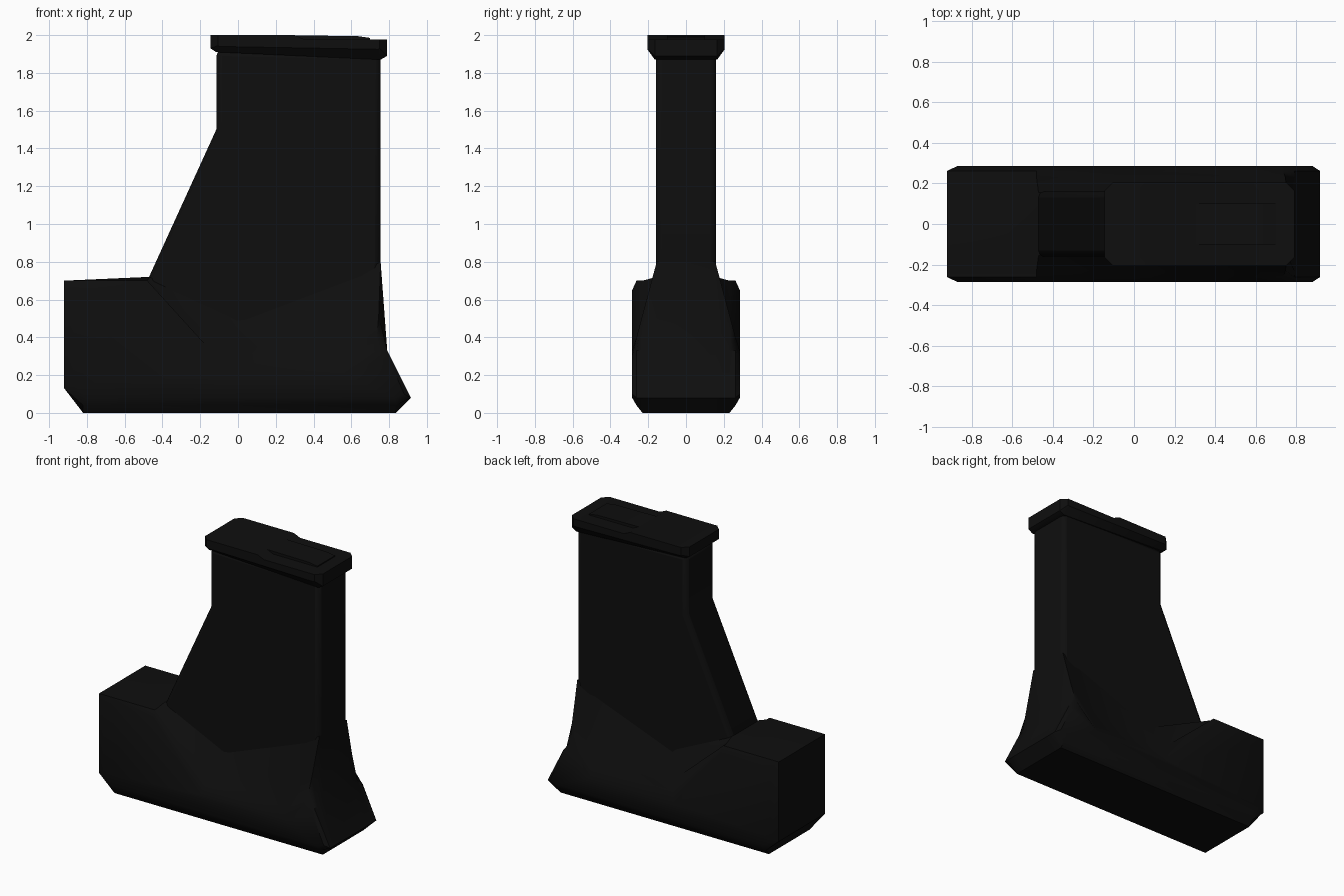
import bpy, bmesh

if "Cube" in bpy.data.objects:
    bpy.data.objects.remove(bpy.data.objects["Cube"])

black = bpy.data.materials.new("matte_black")
black.diffuse_color = (0.0045, 0.0045, 0.0045, 1)
black.use_nodes = True
black.node_tree.nodes["Principled BSDF"].inputs["Base Color"].default_value = black.diffuse_color


def loft(name, half_sections, bevel=0.0):
    """Skin front-view (x, z) profiles at growing |y|, mirrored about y = 0."""
    sections = [(-y, p) for y, p in reversed(half_sections)] + list(half_sections)
    bm = bmesh.new()
    rings = [[bm.verts.new((x, y, z)) for x, z in p] for y, p in sections]
    n = len(rings[0])
    for a, b in zip(rings, rings[1:]):
        for i in range(n):
            j = (i + 1) % n
            bm.faces.new((a[i], a[j], b[j], b[i]))
    bm.faces.new(rings[0])
    bm.faces.new(list(reversed(rings[-1])))
    bmesh.ops.recalc_face_normals(bm, faces=bm.faces)
    me = bpy.data.meshes.new(name)
    bm.to_mesh(me)
    bm.free()
    me.materials.append(black)
    ob = bpy.data.objects.new(name, me)
    bpy.context.collection.objects.link(ob)
    if bevel:
        m = ob.modifiers.new("bevel", "BEVEL")
        m.width = bevel
        m.segments = 2
        m.limit_method = 'ANGLE'
        m.angle_limit = 1.0
    bpy.context.view_layer.objects.active = ob
    ob.select_set(True)
    bpy.ops.object.shade_smooth_by_angle(angle=0.6)
    ob.select_set(False)
    return ob


# flared base with the tall block on the left and the pillar foot on the right
mid = [(-.92, .70), (-.92, .13), (-.82, .0), (.835, .0), (.915, .08),
       (.79, .33), (.755, .80), (.66, .75), (0, .50), (-.47, .72)]
low = mid[:6] + [(.745, .52), (.60, .40), (-.06, .33), (-.48, .70)]
edge = [(-.92, .70), (-.92, .13), (-.82, .04), (.835, .04), (.915, .08),
        (.79, .33), (.735, .40), (.57, .27), (-.08, .26), (-.48, .70)]
side = [(-.87, .65), (-.87, .15), (-.80, .08), (.83, .08), (.88, .10),
        (.79, .30), (.70, .33), (.56, .20), (-.10, .20), (-.47, .65)]
loft("flared_base", [(.155, mid), (.23, low), (.262, edge), (.285, side)])

# upright column with the sloping left edge
column = [(-.115, 1.92), (-.115, 1.5), (-.48, .70), (-.40, .1),
          (.70, .1), (.755, .80), (.755, 1.9)]
loft("column", [(.16, column)], bevel=.03)

# stepped collar at the top, narrowed toward its underside and corners
collar = [(-.145, 2), (.30, 2), (.35, 1.978), (.79, 1.978),
          (.79, 1.89), (.755, 1.87), (-.115, 1.91), (-.145, 1.93)]
collar_side = [(-.105, 2), (.30, 2), (.35, 1.978), (.75, 1.978),
               (.75, 1.93), (.74, 1.925), (-.1, 1.94), (-.105, 1.945)]
loft("collar", [(.165, collar), (.205, collar_side)])

# raised tapered insert on the collar
insert_mid = [(-.03, 1.97), (.70, 1.97), (.70, 1.985), (.63, 1.995), (.30, 1.9985), (-.03, 2.0)]
insert_side = [(.28, 1.97), (.70, 1.97), (.70, 1.985), (.63, 1.995), (.30, 1.9985), (.28, 1.9985)]
loft("top_insert", [(.06, insert_mid), (.10, insert_side)])
